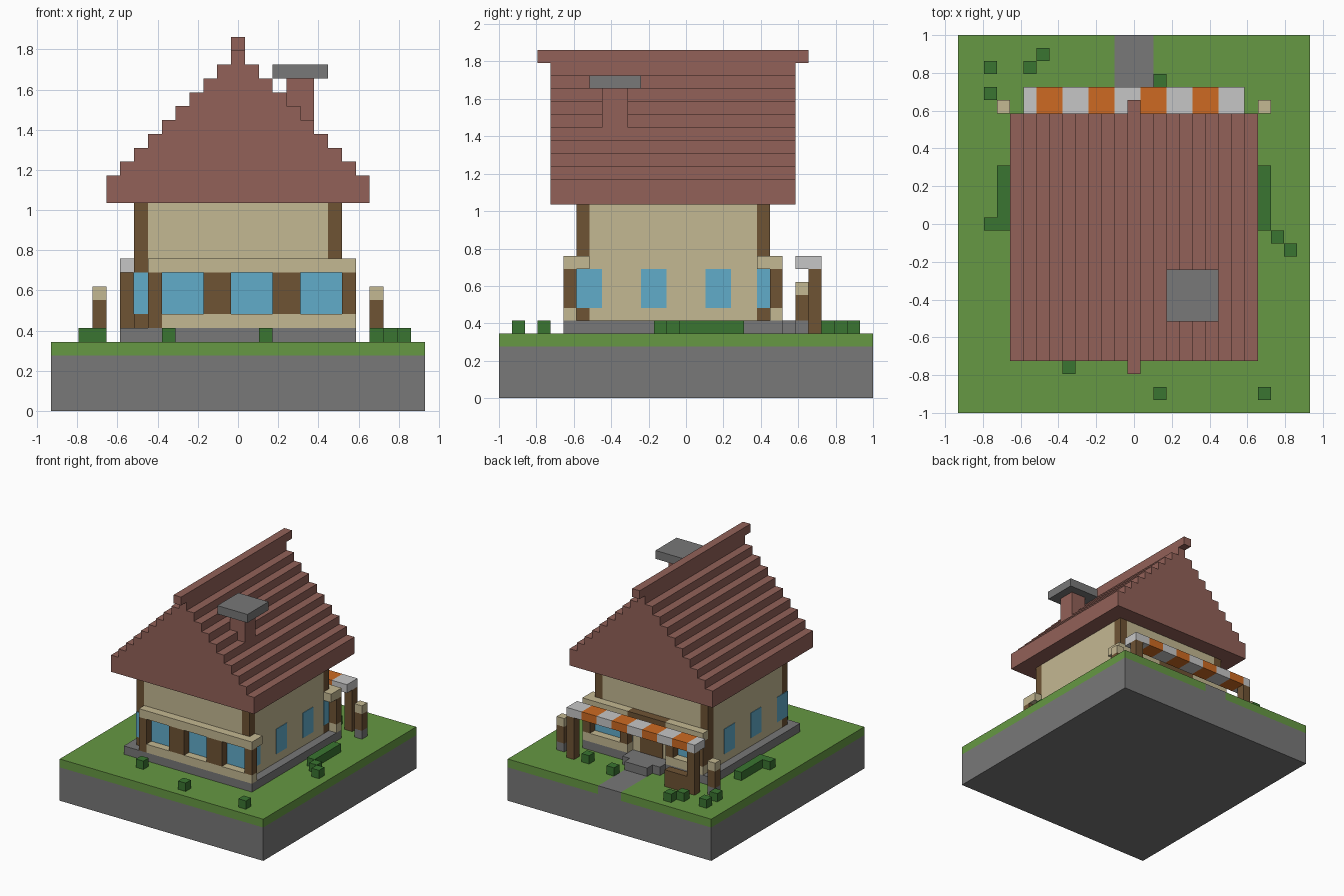
import bpy, bmesh

cube = bpy.data.objects.get("Cube")
if cube:
    bpy.data.objects.remove(cube, do_unlink=True)

U = 2 / 29  # edge of one block


def material(name, r, g, b):
    lin = [((c / 255 + 0.055) / 1.055) ** 2.4 for c in (r, g, b)] + [1]
    m = bpy.data.materials.new(name)
    m.use_nodes = True
    m.diffuse_color = lin
    m.node_tree.nodes["Principled BSDF"].inputs["Base Color"].default_value = lin
    return m


STONE = material("stone grey", 120, 120, 120)
GRASS = material("grass green", 102, 152, 67)
LEAF = material("leaf green", 58, 117, 49)
WALL = material("plaster beige", 196, 184, 146)
WOOD = material("timber brown", 110, 83, 52)
GLASS = material("glass blue", 97, 172, 202)
ROOF = material("tile red brown", 146, 97, 88)
ORANGE = material("awning orange", 205, 106, 34)
WHITE = material("awning white", 198, 198, 198)


def blocks(name, mat, boxes):
    """One object from boxes (x0, x1, y0, y1, z0, z1) counted in blocks."""
    bm = bmesh.new()
    for box in boxes:
        lo, hi = box[::2], box[1::2]
        for v in bmesh.ops.create_cube(bm, size=1)["verts"]:
            p = [hi[a] if v.co[a] > 0 else lo[a] for a in range(3)]
            v.co = ((p[0] - 13.5) * U, (p[1] - 14.5) * U, p[2] * U)
    me = bpy.data.meshes.new(name)
    bm.to_mesh(me)
    bm.free()
    me.materials.append(mat)
    ob = bpy.data.objects.new(name, me)
    bpy.context.collection.objects.link(ob)
    return ob


# Ground slab, lawn and path
blocks("ground_slab", STONE, [(0, 27, 0, 29, 0, 4)])
blocks("lawn", GRASS, [(0, 12, 0, 29, 4, 5), (15, 27, 0, 29, 4, 5), (12, 15, 0, 22, 4, 5)])
blocks("path", STONE, [(12, 15, 22, 29, 4, 5)])

# Foundation and door steps
blocks("foundation", STONE, [(5, 22, 5, 22, 5, 6)])
blocks("door_steps", STONE, [(11, 16, 22, 23, 5, 6), (12, 15, 23, 24, 5, 6)])

# Walls with timber corner pillars
blocks("walls", WALL, [(7, 20, 6, 21, 6, 15), (6, 21, 7, 20, 6, 15)])
blocks("corner_pillars", WOOD, [(x, x + 1, y, y + 1, 6, 15) for x in (6, 20) for y in (6, 20)])

# Window panes as thin plates
T = 0.05
panes = [(6, 21, 6 - T, 6, 7, 10)]
for y0, y1 in ((6, 8), (11, 13), (16, 18)):
    panes += [(6 - T, 6, y0, y1, 7, 10), (21, 21 + T, y0, y1, 7, 10)]
panes += [(21, 21 + T, 20, 21, 7, 10)]
panes += [(x0, x1, 21, 21 + T, 7, 10) for x0, x1 in ((6, 11), (16, 21))]
blocks("window_panes", GLASS, panes)

# Front bay
blocks("front_bay_posts", WOOD, [(7, 8, 5, 6, 6, 10)] + [
    (x0, x1, 5, 6, 7, 10) for x0, x1 in ((11, 13), (16, 18), (21, 22))])
blocks("front_bay_sill", WALL, [(8, 22, 5, 6, 6, 7)])
blocks("front_bay_ledge", WALL, [(7, 22, 5, 7, 10, 11)])

# Back bays on both sides of the door
blocks("back_bay_posts", WOOD, [(x, x + 1, 21, 22, 7, 10) for x in (6, 10, 16, 21)])
blocks("back_bay_sills", WALL, [(6, 11, 21, 22, 6, 7), (16, 22, 21, 22, 6, 7)])
blocks("back_bay_ledges", WALL, [(6, 11, 21, 22, 10, 11), (16, 22, 20, 22, 10, 11)])
blocks("door", WOOD, [(12, 15, 21, 21 + T, 6, 10)])
blocks("door_lintel", WOOD, [(11, 16, 21, 22, 10, 11)])

# Stepped roof with overhanging ridge
layers = [(4, 23, 4, 23, 15, 17)]
layers += [(5 + k, 22 - k, 4, 23, 17 + k, 18 + k) for k in range(8)]
layers += [(13, 14, 4, 23, 25, 26), (13, 14, 3, 24, 26, 27)]
blocks("stepped_roof", ROOF, layers)

# Chimney
blocks("chimney_shaft", ROOF, [(17, 19, 8, 10, 18, 24)])
blocks("chimney_cap", STONE, [(16, 20, 7, 11, 24, 25)])

# Striped awning on posts, with a counter
blocks("awning_orange_stripes", ORANGE, [(x, x + 2, 23, 25, 10, 11) for x in range(6, 20, 4)])
blocks("awning_white_stripes", WHITE, [
    (max(x, 5), min(x + 2, 22), 23, 25, 10, 11) for x in range(4, 22, 4)])
blocks("awning_posts", WOOD, [(x, x + 1, 24, 25, 5, 10) for x in (5, 21)])
blocks("counter", WOOD, [(6, 9, 24, 25, 5, 7)])

# Lamp posts
for side, x in (("right", 3), ("left", 23)):
    blocks(side + "_lamp_base", STONE, [(x, x + 1, 23, 24, 5, 6)])
    blocks(side + "_lamp_post", WOOD, [(x, x + 1, 23, 24, 6, 8)])
    blocks(side + "_lamp_head", WALL, [(x, x + 1, 23, 24, 8, 9)])

# Hedges and small bushes
blocks("hedges", LEAF, [(x, x + 1, 14, 19, 5, 6) for x in (3, 23)])
spots = [(2, 14), (24, 13), (25, 12), (8, 3), (15, 1), (23, 1), (15, 25),
         (19, 24), (2, 24), (2, 26), (5, 26), (6, 27)]
blocks("bushes", LEAF, [(x, x + 1, y, y + 1, 5, 6) for x, y in spots])
